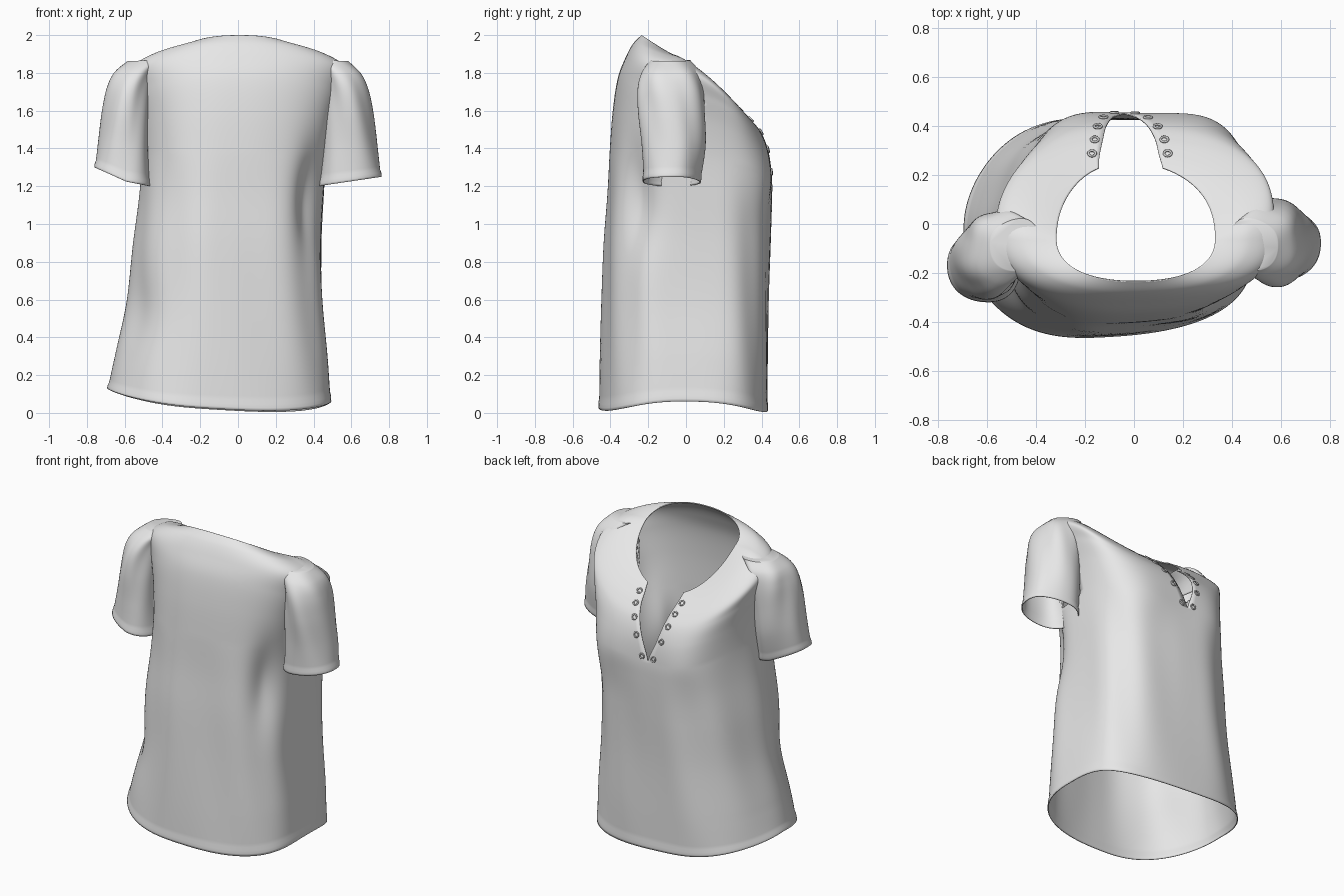
import bpy, bmesh, math
from mathutils import Vector, Matrix
from mathutils.bvhtree import BVHTree

cube = bpy.data.objects.get("Cube")
if cube:
    bpy.data.objects.remove(cube)


def make_material(name, value):
    mat = bpy.data.materials.new(name)
    mat.use_nodes = True
    colour = (value, value, value, 1)
    mat.diffuse_color = colour
    mat.node_tree.nodes["Principled BSDF"].inputs["Base Color"].default_value = colour
    return mat


fabric = make_material("light grey fabric", 0.8)
metal = make_material("grey eyelet", 0.6)

# Torso rings from hem to neckline:
# left x, right x, back y, front y, side z, back z, front z, half width of the slit
TORSO = [
    (-.69, .49, -.45, .43, .09, .015, .01, 0),
    (-.65, .475, -.445, .435, .3, .26, .26, 0),
    (-.585, .45, -.435, .437, .6, .6, .6, 0),
    (-.55, .445, -.425, .445, .9, .9, .9, 0),
    (-.52, .455, -.41, .45, 1.15, 1.15, 1.12, 0),
    (-.51, .47, -.4, .45, 1.36, 1.38, 1.25, 0),
    (-.52, .5, -.385, .435, 1.54, 1.6, 1.38, .05),
    (-.545, .54, -.36, .4, 1.69, 1.77, 1.48, .085),
    (-.56, .57, -.32, .345, 1.82, 1.88, 1.55, .107),
    (-.46, .47, -.28, .29, 1.885, 1.955, 1.6, .12),
    (-.315, .33, -.235, .25, 1.895, 2, 1.63, .13),
]

# Sleeve rings from cuff to cap: inner x, outer x, back y, front y, inner z, outer z
SLEEVE = [
    (.425, .757, -.225, .07, 1.2, 1.25),
    (.44, .735, -.235, .1, 1.4, 1.42),
    (.45, .71, -.25, .1, 1.58, 1.6),
    (.45, .685, -.25, .09, 1.72, 1.72),
    (.43, .65, -.23, .065, 1.81, 1.8),
    (.38, .585, -.19, .02, 1.87, 1.862),
]


def sample(table, t):
    """Smoothly interpolate the rows of a table."""
    last = len(table) - 1
    i = min(int(t), last - 1)
    f = t - i
    rows = [table[max(0, min(last, i + k))] for k in (-1, 0, 1, 2)]
    return [b + f / 2 * (c - a + f * (2 * a - 5 * b + 4 * c - d + f * (3 * (b - c) + d - a)))
            for a, b, c, d in zip(*rows)]


def power(value, exponent):
    return math.copysign(abs(value) ** exponent, value)


def dent(p, centre, size, depth):
    """Soft fold pressed towards the middle of the shirt."""
    d = sum(((p[k] - centre[k]) / size[k]) ** 2 for k in range(3))
    return depth * math.exp(-d)


def torso_point(t, f, inset=0):
    """Point at ring t; f runs round the body from one slit edge to the other."""
    xl, xr, yb, yf, zs, zb, zf, gap = sample(TORSO, t)
    rx, cx = (xr - xl) / 2, (xl + xr) / 2
    top = max(0, t - 5) / 5
    cy = -.02 - .04 * top
    n_mid = 2.85 - .7 * top ** 3
    gap = max(0, gap) if t > 5 else 0
    start = math.asin(((gap + inset) / rx) ** (n_mid / 2))
    angle = math.pi / 2 + start + f * (2 * math.pi - 2 * start)
    c, s = math.cos(angle), math.sin(angle)
    # The left side of the body is boxier than the flared right side
    skew = 1 - top
    if s > 0:
        n, ry, z_end = n_mid + .8 * c * skew, yf - cy, zf
    else:
        n, ry, z_end = 2.55 - .3 * top + .45 * c * skew, cy - yb, zb
    x = cx + rx * power(c, 2 / n)
    y = cy + ry * power(s, 2 / n)
    y += .06 * x * max(0, -s) * skew
    z = zs + (z_end - zs) * abs(s) ** (1.4 - .4 * top)
    z -= .06 * x * max(0, 1 - t)
    # Slit hangs slightly off centre
    x -= .028 * max(0, s) ** 4 * min(1, max(0, t - 3) / 3)
    # Gathers under the arms, fullness at the chest, and gentle hanging folds
    p = Vector((x, y, z))
    pull = dent(p, (.42, -.27, 1.12), (.1, .12, .26), .07)
    pull += dent(p, (-.5, -.25, .5), (.14, .16, .2), .03)
    pull -= dent(p, (.3, .42, 1.25), (.16, .15, .18), .025)
    pull -= dent(p, (-.28, .42, 1.25), (.16, .15, .18), .015)
    pull += .006 * math.sin(angle * 9 + z * 2) * math.sin(math.pi * min(1, t / 5))
    # Raised hem band
    pull -= .004 if t < .25 else 0
    return p - Vector((c, s, 0)) * pull


def sleeve_point(side, t, f):
    x0, x1, y0, y1, z0, z1 = sample(SLEEVE, t)
    a = side * f * 2 * math.pi
    c, s = power(math.cos(a), .9), power(math.sin(a), .9)
    low = max(0, 1 - t / 5)
    x = (x0 + x1) / 2 + (x1 - x0) / 2 * c
    y = (y0 + y1) / 2 + (y1 - y0) / 2 * s * (1 - .2 * c * max(0, s))
    z = (z0 + z1) / 2 + (z1 - z0) / 2 * c
    # Soft folds and a raised cuff band
    ripple = .006 * math.sin(a * 5 + t) * math.sin(math.pi * t / 5)
    ripple += .004 if t < .3 else 0
    x += ripple * c
    y += ripple * s
    if side < 0:
        y -= .09 * low
        z += .05 * low * max(0, c)
        x += .04 * low * max(0, -c)
    return Vector((side * x, y, z))


def finish(name, bm, mat):
    mesh = bpy.data.meshes.new(name)
    bm.to_mesh(mesh)
    bm.free()
    mesh.materials.append(mat)
    obj = bpy.data.objects.new(name, mesh)
    bpy.context.collection.objects.link(obj)
    bpy.ops.object.select_all(action="DESELECT")
    obj.select_set(True)
    bpy.context.view_layer.objects.active = obj
    bpy.ops.object.shade_smooth_by_angle(angle=math.radians(50))
    return obj


def loft(point, spans, steps, columns, cap=False):
    bm = bmesh.new()
    rings = [[bm.verts.new(point(r / steps, c / columns)) for c in range(columns + 1)]
             for r in range(spans * steps + 1)]
    for low, high in zip(rings, rings[1:]):
        for c in range(columns):
            bm.faces.new((low[c], low[c + 1], high[c + 1], high[c]))
    if cap:
        bm.faces.new(rings[-1][:-1])
    bmesh.ops.remove_doubles(bm, verts=bm.verts, dist=.0005)
    bm.normal_update()
    return bm


def trim(bm, trees):
    """Open the armholes: remove faces lying inside the joined part."""
    hidden = []
    for face in bm.faces:
        centre = face.calc_center_median()
        if not 1.33 < centre.z < 1.74 or abs(centre.x) < .38:
            continue
        for tree in trees:
            hit, normal, _, distance = tree.find_nearest(centre)
            if distance < .2 and (centre - hit).dot(normal) < -.015:
                hidden.append(face)
                break
    bmesh.ops.delete(bm, geom=hidden, context="FACES")


# Shirt body with open neckline and slit, and two sleeves
body = loft(torso_point, len(TORSO) - 1, 10, 160)
sleeves = [loft(lambda t, f, side=side: sleeve_point(side, t, f), len(SLEEVE) - 1, 10, 64, cap=True)
           for side in (1, -1)]
body_tree = BVHTree.FromBMesh(body)
sleeve_trees = [BVHTree.FromBMesh(bm) for bm in sleeves]
trim(body, sleeve_trees)
for bm in sleeves:
    trim(bm, [body_tree])
for name, bm in zip(("shirt_body", "left_sleeve", "right_sleeve"), [body] + sleeves):
    cloth = finish(name, bm, fabric).modifiers.new("cloth thickness", "SOLIDIFY")
    cloth.thickness = .006
    cloth.offset = -1


# Metal eyelets along both edges of the slit
def eyelet(name, t, edge):
    here = torso_point(t, edge, .035)
    up = torso_point(t + .05, edge, .035) - here
    across = torso_point(t, edge, .045) - here
    normal = up.cross(across).normalized()
    if normal.y < 0:
        normal.negate()
    turn = normal.to_track_quat("Z", "Y").to_matrix().to_4x4()
    place = Matrix.Translation(here + normal * .003) @ turn
    bm = bmesh.new()
    count, tube = 20, 8
    rings = []
    for i in range(count):
        a = i * 2 * math.pi / count
        ring = []
        for j in range(tube):
            b = j * 2 * math.pi / tube
            r = .015 + .005 * math.cos(b)
            ring.append(bm.verts.new(place @ Vector((r * math.cos(a), r * math.sin(a), .005 * math.sin(b)))))
        rings.append(ring)
    for i in range(count):
        a, b = rings[i], rings[(i + 1) % count]
        for j in range(tube):
            k = (j + 1) % tube
            bm.faces.new((a[j], b[j], b[k], a[k]))
    finish(name, bm, metal)


for edge, label in ((0, "right"), (1, "left")):
    for i in range(5):
        eyelet(f"{label}_eyelet_{i + 1}", 5.2 + i * .93, edge)
